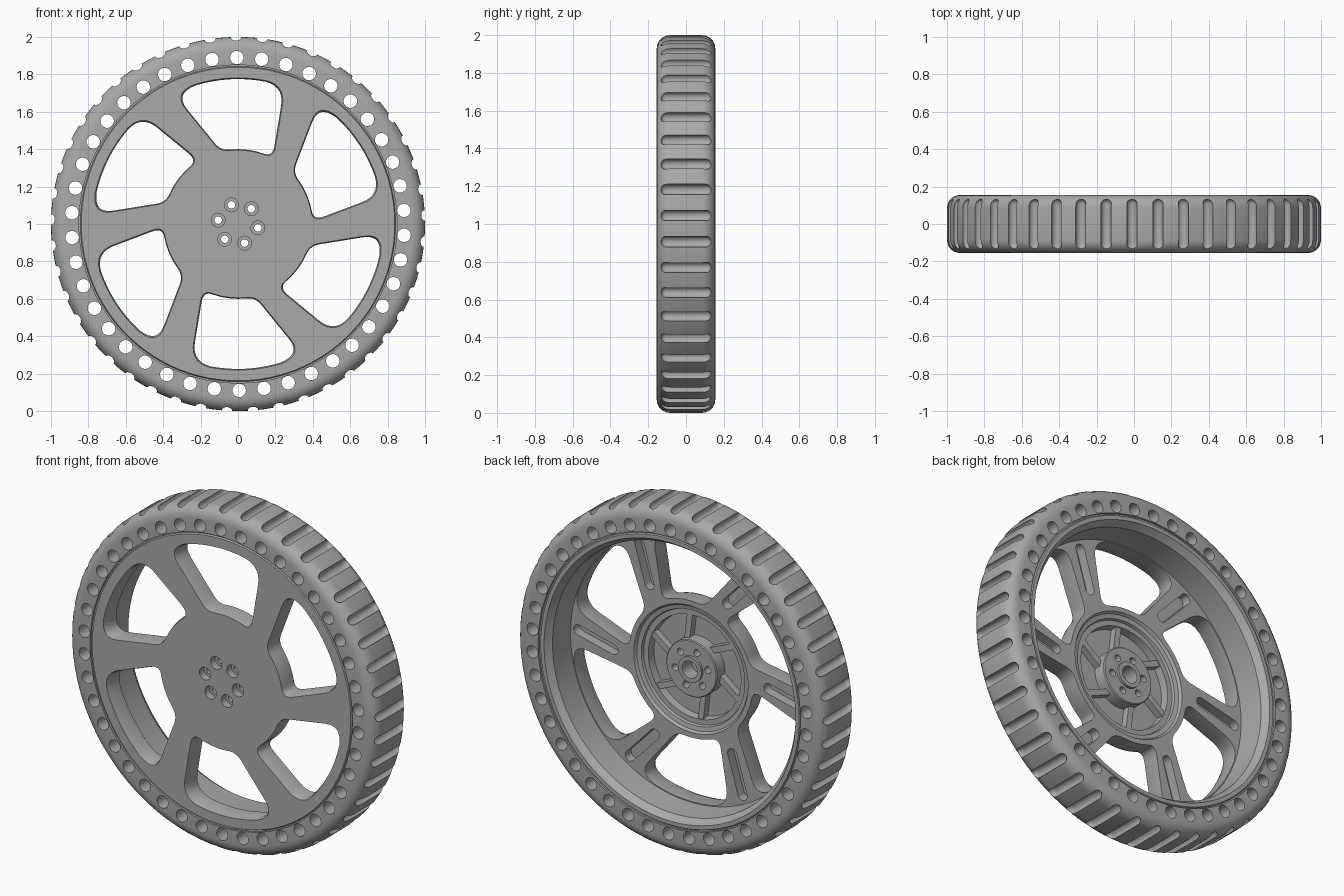
import bpy, bmesh, math
from mathutils import Matrix, Vector

if "Cube" in bpy.data.objects:
    bpy.data.objects.remove(bpy.data.objects["Cube"])

grey = bpy.data.materials.new("plain grey")
grey.use_nodes = True
COLOUR = (0.4, 0.4, 0.4, 1)
grey.diffuse_color = COLOUR
grey.node_tree.nodes["Principled BSDF"].inputs["Base Color"].default_value = COLOUR


def polar(r, deg):
    return Vector((r * math.cos(math.radians(deg)), r * math.sin(math.radians(deg))))


def turn(deg):
    """Rotation about the axle, anticlockwise seen from the front."""
    return Matrix.Rotation(-math.radians(deg), 4, 'Y')


def loft(bm, rings, closed, matrix):
    """Skin a list of equally long rings, capped or joined end to end."""
    rows = [[bm.verts.new(matrix @ Vector(p)) for p in ring] for ring in rings]
    n = len(rows[0])
    pairs = list(zip(rows, rows[1:])) + ([(rows[-1], rows[0])] if closed else [])
    for a, b in pairs:
        for i in range(n):
            bm.faces.new((a[i], a[(i + 1) % n], b[(i + 1) % n], b[i]))
    if not closed:
        bm.faces.new(rows[0])
        bm.faces.new(rows[-1])


def lathe(bm, profile, n, closed=False, matrix=Matrix()):
    """Revolve (radius, y) points about the y axis."""
    rings = []
    for r, y in profile:
        pts = [polar(max(r, 0.0005), 360 * i / n) for i in range(n)]
        rings.append([(p.x, y, p.y) for p in pts])
    loft(bm, rings, closed, matrix)


def prism(bm, outline, levels, matrix):
    """Extrude an outline through (y, scale) levels."""
    mid = sum(outline, Vector((0, 0))) / len(outline)
    rings = []
    for y, s in levels:
        pts = [mid + (p - mid) * s for p in outline]
        rings.append([(p.x, y, p.y) for p in pts])
    loft(bm, rings, False, matrix)


def make(name, bm):
    bmesh.ops.recalc_face_normals(bm, faces=bm.faces)
    mesh = bpy.data.meshes.new(name)
    bm.to_mesh(mesh)
    bm.free()
    obj = bpy.data.objects.new(name, mesh)
    obj.location.z = 1
    bpy.context.collection.objects.link(obj)
    mesh.materials.append(grey)
    return obj


def activate(obj):
    bpy.ops.object.select_all(action='DESELECT')
    obj.select_set(True)
    bpy.context.view_layer.objects.active = obj


def cut(obj, bm):
    cutter = make("cutter", bm)
    cutter.hide_render = True
    mod = obj.modifiers.new("cut", 'BOOLEAN')
    mod.operation, mod.solver, mod.object = 'DIFFERENCE', 'EXACT', cutter
    activate(obj)
    bpy.ops.object.modifier_apply(modifier=mod.name)
    bpy.data.objects.remove(cutter)


def smooth(obj):
    activate(obj)
    bpy.ops.object.shade_smooth_by_angle(angle=math.radians(32))


# Tyre body with rounded shoulders
bm = bmesh.new()
corner = [polar(0.07, 15 * i) for i in range(7)]
profile = [(0.85, -0.155)] + [(0.93 + p.y, -0.085 - p.x) for p in corner]
profile += [(0.93 + p.y, 0.085 + p.x) for p in reversed(corner)] + [(0.85, 0.155)]
lathe(bm, profile, 180, True)
tyre = make("tyre", bm)

# Tread grooves around the outside and holes through the side walls
bm = bmesh.new()
cap = [polar(0.029, 18 * i) for i in range(6)]
capsule = [(p.y, -0.105 - p.x) for p in cap] + [(p.y, 0.105 + p.x) for p in reversed(cap)]
for i in range(45):
    lathe(bm, capsule, 16, matrix=turn(90.6 + 8 * i) @ Matrix.Translation((0.99, 0, 0)))
cut(tyre, bm)
bm = bmesh.new()
for i in range(42):
    lathe(bm, [(0.036, -0.2), (0.036, 0.2)], 24,
          matrix=turn(90.4 + 360 * i / 42) @ Matrix.Translation((0.89, 0, 0)))
cut(tyre, bm)
smooth(tyre)

# Rim, face plate and hollow hub as one turned body
bm = bmesh.new()
lathe(bm, [(0, -0.153), (0.838, -0.153), (0.843, -0.143), (0.852, -0.143),
           (0.852, 0.143), (0.843, 0.143), (0.838, 0.15), (0.815, 0.15),
           (0.80, 0.125), (0.788, 0.11), (0.78, -0.045), (0.37, -0.045),
           (0.36, -0.06), (0.335, -0.065), (0.33, -0.08), (0.30, -0.08),
           (0.295, -0.125), (0.165, -0.125), (0.165, -0.055), (0.16, -0.05),
           (0.075, -0.05), (0.075, -0.035), (0.05, -0.035), (0.05, -0.12),
           (0, -0.12)], 144)
wheel = make("rim_and_spokes", bm)


# Window outline: two arcs, two slanted sides, rounded corners
def fillet(a, p, b):
    ts = [i / 7 for i in range(8)]
    return [a * (1 - t) ** 2 + p * 2 * t * (1 - t) + b * t * t for t in ts]


def arc(r, a, b, n):
    return [polar(r, a + (b - a) * i / n) for i in range(1, n)]


OUT, INN = 0.775, 0.40
ol, il, ir, orr = polar(OUT, 116), polar(INN, 103), polar(INN, 62.5), polar(OUT, 71.4)
window = fillet(polar(OUT, 107), ol, ol.lerp(il, 0.27))
window += fillet(il.lerp(ol, 0.13), il, polar(INN, 95)) + arc(INN, 95, 71, 5)
window += fillet(polar(INN, 71), ir, ir.lerp(orr, 0.17))
window += fillet(orr.lerp(ir, 0.27), orr, polar(OUT, 79)) + arc(OUT, 79, 107, 8)

# Windows between the six spokes
bm = bmesh.new()
for i in range(6):
    prism(bm, window, [(-0.2, 1.03), (-0.15, 1.03), (-0.135, 1), (-0.03, 1)], turn(60 * i))
cut(wheel, bm)

# Round-ended pockets on the back of the spokes and stepped bolt holes
bm = bmesh.new()
a, b = Vector((0.268, 0.425)), Vector((0.335, 0.65))
tilt = math.degrees(math.atan2(b.y - a.y, b.x - a.x))
slot = [b + polar(0.03, tilt - 90 + 20 * i) for i in range(10)]
slot += [a + polar(0.03, tilt + 90 + 20 * i) for i in range(10)]
for i in range(6):
    prism(bm, slot, [(-0.1, 1), (0.0, 1)], turn(60 * i))
    lathe(bm, [(0.037, -0.2), (0.037, -0.11), (0.02, -0.11), (0.02, 0.0)], 24,
          matrix=turn(49 + 60 * i) @ Matrix.Translation((0.108, 0, 0)))
cut(wheel, bm)
smooth(wheel)

# Slanted ribs joining the centre boss to the hub wall
bm = bmesh.new()
for i in range(6):
    m = turn(19 + 60 * i) @ Matrix.Translation((0.23, -0.11, 0)) @ turn(18)
    bmesh.ops.create_cube(bm, size=1, matrix=m @ Matrix.Diagonal((0.17, 0.05, 0.035, 1)))
ribs = make("hub_ribs", bm)
